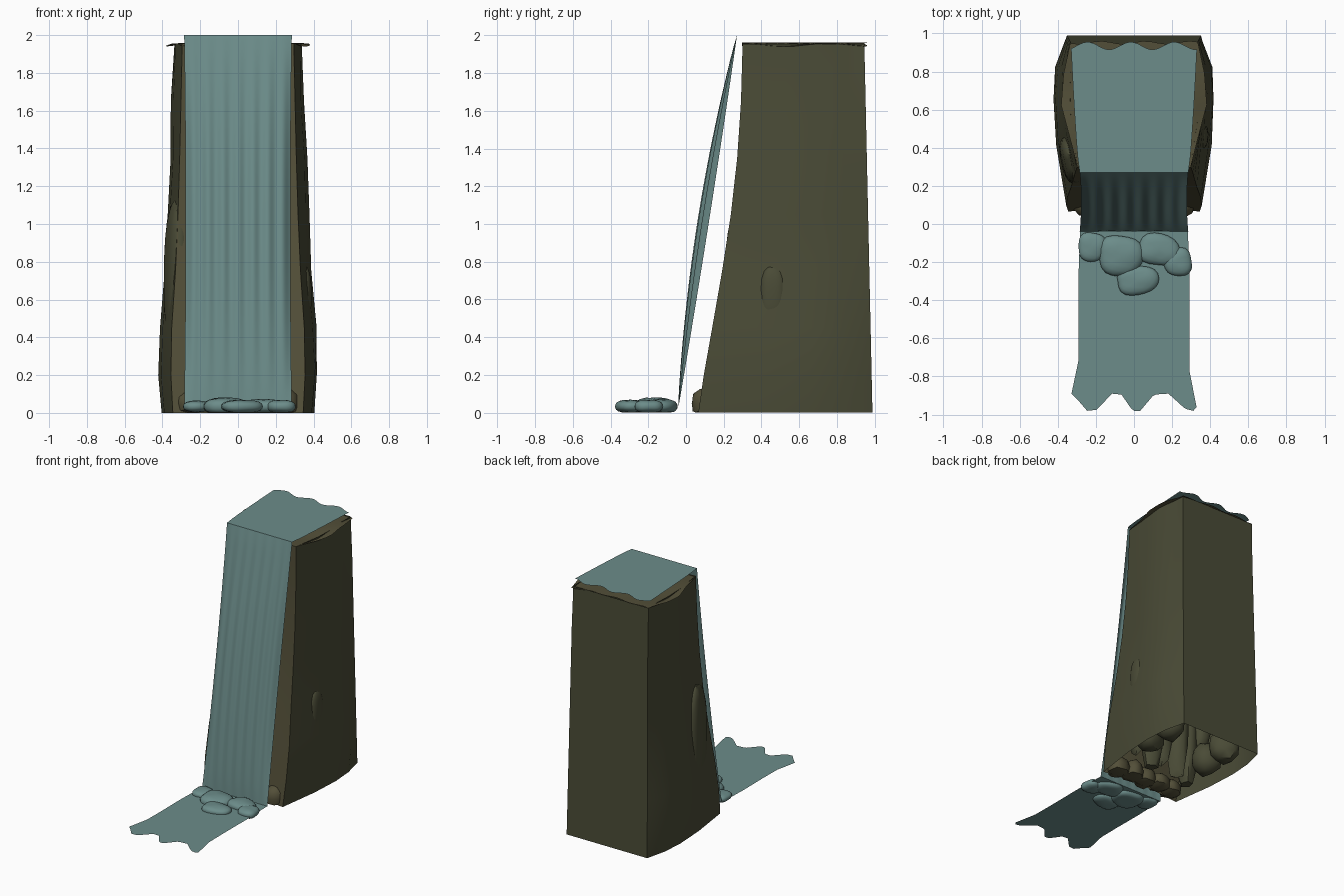
import bpy, bmesh, math, random
from mathutils import Vector

if "Cube" in bpy.data.objects:
    bpy.data.objects.remove(bpy.data.objects["Cube"])
random.seed(4)

def material(name, rgb):
    m = bpy.data.materials.new(name)
    m.diffuse_color = (*rgb, 1)
    m.use_nodes = True
    m.node_tree.nodes["Principled BSDF"].inputs["Base Color"].default_value = m.diffuse_color
    return m

WATER = material("teal water", (0.150, 0.265, 0.255))
ROCK = material("brown rock", (0.086, 0.078, 0.040))
SIDE = material("olive rock", (0.068, 0.070, 0.037))

def make(name, bm, mats, angle=30):
    me = bpy.data.meshes.new(name)
    bm.to_mesh(me)
    bm.free()
    ob = bpy.data.objects.new(name, me)
    bpy.context.collection.objects.link(ob)
    for m in mats:
        me.materials.append(m)
    bpy.ops.object.select_all(action='DESELECT')
    ob.select_set(True)
    bpy.context.view_layer.objects.active = ob
    bpy.ops.object.shade_smooth_by_angle(angle=math.radians(angle))
    return ob

def grid(name, fn, nu, nv, mat):
    """Sheet: u runs across x (-1..1), v runs back to front (0..1)."""
    bm = bmesh.new()
    rows = [[bm.verts.new(fn(2 * j / nu - 1, i / nv)) for j in range(nu + 1)]
            for i in range(nv + 1)]
    for i in range(nv):
        for j in range(nu):
            bm.faces.new((rows[i][j], rows[i + 1][j], rows[i + 1][j + 1], rows[i][j + 1]))
    return make(name, bm, [mat])

def lerp(x, table):
    for (a, p), (b, q) in zip(table, table[1:]):
        if x <= b:
            return p + (q - p) * (x - a) / (b - a)
    return table[-1][1]

# --- water: upper stream, falling sheet, lower stream ---
def upper(u, v):
    back = 0.935 + 0.02 * math.cos((u + 0.05) * math.pi * 2.9)
    return (u * (0.285 + 0.045 * (1 - v) ** 0.7), back + (0.27 - back) * v, 2.0)

def fall(u, v):
    s = math.sin(math.pi * v) ** 0.8
    bulge = 0.047 * (1 - u ** 4) + 0.007 * math.cos(u * math.pi * 7)
    return (u * (0.285 - 0.008 * s), 0.27 - 0.31 * v - s * bulge, 2 - 1.97 * v)

EDGE = [(-1, -.89), (-.88, -.93), (-.75, -.98), (-.6, -.975), (-.35, -.89), (-.2, -.895),
        (-.02, -.98), (.1, -.98), (.32, -.895), (.55, -.89), (.82, -.97), (.95, -.98), (1, -.96)]

def lower(u, v):
    w = lerp(v, [(0, .283), (.3, .292), (.6, .29), (.8, .292), (1, .328)])
    return (u * w, -0.04 + (lerp(u, EDGE) + 0.04) * v, 0.03)

grid("upper_stream", upper, 40, 8, WATER)
grid("falling_water", fall, 84, 30, WATER)
grid("lower_stream", lower, 40, 10, WATER)

# --- rounded lumps, used for foam and rocks ---
def lump(name, c, size, mat, rot=0, jitter=0.05, subdiv=3):
    bm = bmesh.new()
    bmesh.ops.create_icosphere(bm, subdivisions=subdiv, radius=1)
    ph = random.random() * 6
    for v in bm.verts:
        x, y, z = v.co
        p = 2.6   # squarish roundness
        k = (abs(x) ** p + abs(y) ** p + abs(z) ** p) ** (-1 / p)
        k *= 1 + jitter * math.sin(3 * math.atan2(y, x) + ph)
        x, y, z = x * k * size[0], y * k * size[1], z * k * size[2]
        ca, sa = math.cos(rot), math.sin(rot)
        v.co = (c[0] + x * ca - y * sa, c[1] + x * sa + y * ca, max(c[2] + z, 0.001))
    return make(name, bm, [mat], 40)

FOAM = [(-.22, -.12, .075, .078, .03), (-.07, -.165, .12, .108, .046), (.13, -.135, .115, .085, .038),
        (.232, -.2, .075, .075, .034), (.018, -.295, .112, .078, .034)]
for i, (x, y, a, b, h) in enumerate(FOAM):
    lump(f"foam_{i}", (x, y, 0.034), (a * .97, b * .97, h), WATER, random.uniform(-.2, .2))

# --- cliff: lofted shell, open at the bottom ---
FRONT_Y = [(0, .065), (.12, .08), (.4, .13), (.8, .20), (1.2, .26), (1.6, .29), (1.96, .30)]
MID_X = [(0, .408), (.2, .422), (.5, .41), (.8, .383), (1.2, .368), (1.6, .352), (1.96, .338)]
FRONT_X = [(0, .345), (.2, .355), (.5, .35), (.8, .327), (1.2, .312), (1.96, .295)]

def ring(z):
    yf, xm, xf = lerp(z, FRONT_Y), lerp(z, MID_X), lerp(z, FRONT_X)
    yb, xb = .988 - .022 * z, .352 - .012 * z
    d = yb - yf
    half = [(xf, yf), (xf + .72 * (xm - xf), yf + .36 * d), (xm, yf + .63 * d),
            (xm - .012, yf + .82 * d), (xb, yb)]
    left = [(-x, y) for x, y in reversed(half)]
    front = [(-xf * .5, yf + .02), (0, yf + .03), (xf * .5, yf + .02)]
    return [(x + random.uniform(-.006, .006) * (.4 < y < .95), y, z)
            for x, y in half + left + front]

bm = bmesh.new()
loops = [[bm.verts.new(p) for p in ring(z)] for z in (0, .2, .45, .75, 1.05, 1.35, 1.65, 1.955)]
n = len(loops[0])
for a, b in zip(loops, loops[1:]):
    for i in range(n):
        f = bm.faces.new((a[i], a[(i + 1) % n], b[(i + 1) % n], b[i]))
        f.material_index = 0 if i >= 9 else 1   # front strip is browner
make("cliff_wall", bm, [ROCK, SIDE], 25)

# --- thin uneven ledge on top ---
def ledge(u, v):
    w = lerp(v, [(0, .335), (.25, .37), (.5, .382), (.8, .33), (1, .297)])
    sag = 0.014 * u * u * (1 + .6 * math.sin(9 * v + 2 * u))
    return (u * w, .952 - .655 * v + .008 * math.sin(9 * u) * (1 - v), 1.962 - sag)
grid("top_ledge", ledge, 16, 12, ROCK)

# --- slabs breaking through the side walls ---
lump("left_slab", (-.315, .34, .70), (.07, .13, .42), SIDE, .18, .03)
lump("right_slab", (.345, .46, .62), (.045, .07, .16), SIDE, -.12, .03)

# --- boulders and columns inside, seen from below ---
for i in range(5):
    x = -.24 + .12 * i
    lump(f"inner_column_{i}", (x, .31 + .03 * (i % 2), .55),
         (.075, .09, random.uniform(.45, .7)), SIDE, random.random(), .06, 2)
for i in range(5):
    x = -.25 + .125 * i
    lump(f"base_boulder_{i}", (x, .115 + .02 * (i % 2), .05),
         (.075, .08, random.uniform(.06, .09)), ROCK, random.random() * .3, .06, 2)
for i, (x, y) in enumerate([(-.27, .5), (-.26, .72), (.27, .5), (.26, .72)]):
    lump(f"inner_boulder_{i}", (x, y, .14), (.1, .11, .12), SIDE, i, .06, 2)
